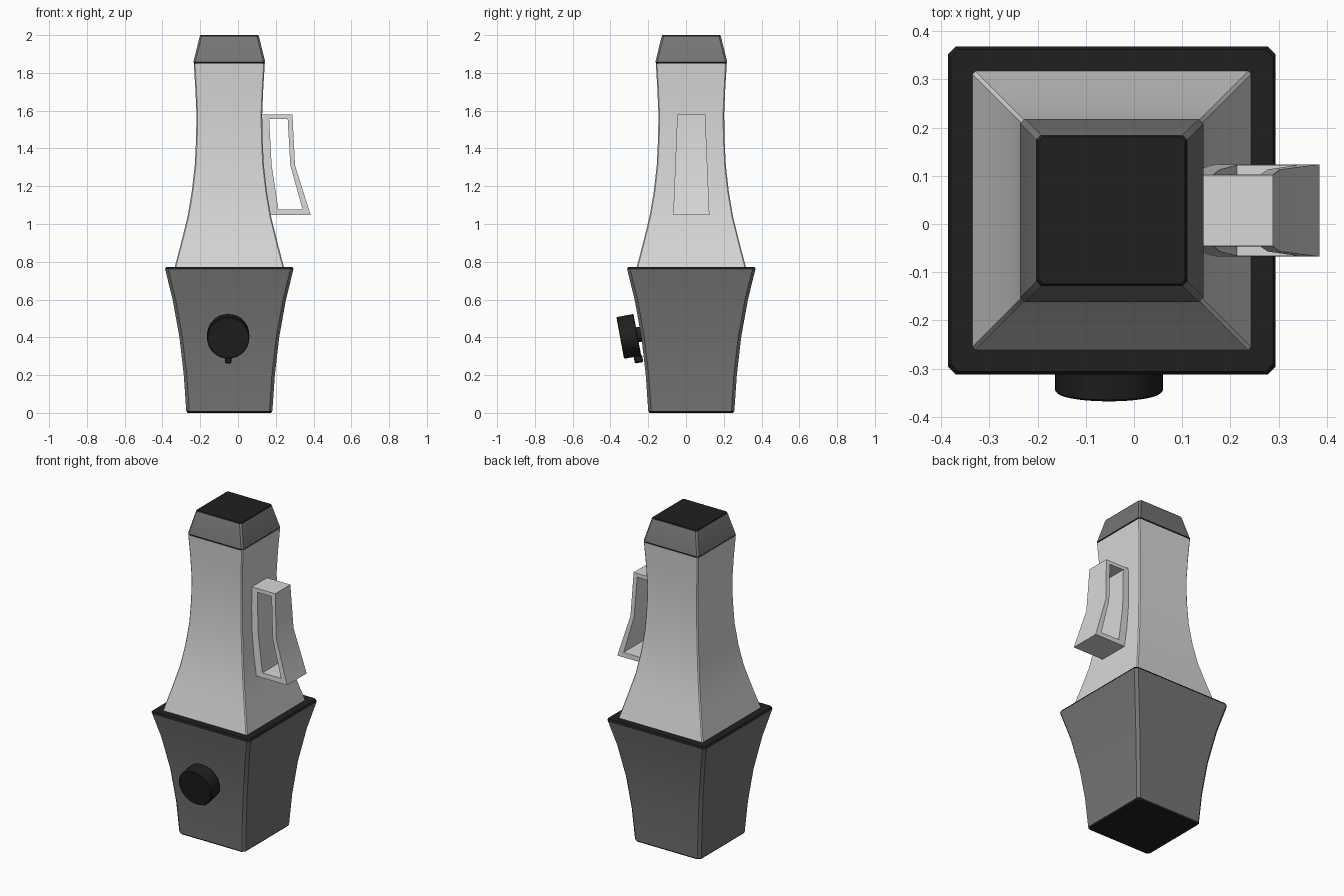
import bpy, bmesh, math
from mathutils import Matrix, Vector

if "Cube" in bpy.data.objects:
    bpy.data.objects.remove(bpy.data.objects["Cube"])

CX, CY = -0.046, 0.028


def material(name, v):
    m = bpy.data.materials.new(name)
    m.diffuse_color = (v, v, v, 1)
    m.use_nodes = True
    m.node_tree.nodes["Principled BSDF"].inputs["Base Color"].default_value = m.diffuse_color
    return m


BLACK = material("black plastic", 0.014)
GREY = material("dark grey", 0.18)
LIGHT = material("light grey", 0.68)


def finish(name, bm, mats, smooth=True):
    bmesh.ops.recalc_face_normals(bm, faces=bm.faces)
    me = bpy.data.meshes.new(name)
    bm.to_mesh(me)
    bm.free()
    for m in mats:
        me.materials.append(m)
    ob = bpy.data.objects.new(name, me)
    bpy.context.collection.objects.link(ob)
    if smooth:
        bpy.ops.object.select_all(action='DESELECT')
        ob.select_set(True)
        bpy.context.view_layer.objects.active = ob
        bpy.ops.object.shade_smooth_by_angle(angle=math.radians(30))
    return ob


def square_loft(name, profile, corner, mats, dark=None):
    """Stack of corner-cut squares given as (z, half width)."""
    bm = bmesh.new()
    rings = []
    for z, h in profile:
        c = h - corner
        pts = [(h, -c), (h, c), (c, h), (-c, h), (-h, c), (-h, -c), (-c, -h), (c, -h)]
        rings.append([bm.verts.new((CX + x, CY + y, z)) for x, y in pts])
    for a, b in zip(rings, rings[1:]):
        for i in range(8):
            j = (i + 1) % 8
            bm.faces.new((a[i], a[j], b[j], b[i]))
    bm.faces.new(rings[0])
    bm.faces.new(rings[-1])
    if dark:
        for f in bm.faces:
            f.material_index = int(dark(f.calc_center_median().z))
    return finish(name, bm, mats)


# motor base: grey flared sides, black top rim and underside
square_loft("motor_base",
            [(0, 0.220), (0.010, 0.228), (0.2, 0.241), (0.4, 0.264), (0.6, 0.300),
             (0.762, 0.340), (0.772, 0.334)], 0.016, [GREY, BLACK],
            lambda z: z < 0.008 or z > 0.765)

# tapered jug
square_loft("jug",
            [(0.772, 0.289), (0.91, 0.253), (1.04, 0.221), (1.17, 0.199), (1.31, 0.183),
             (1.45, 0.176), (1.58, 0.174), (1.72, 0.180), (1.85, 0.188)], 0.006, [LIGHT])

# lid: grey sloped sides, black top and bottom seam
square_loft("lid",
            [(1.848, 0.184), (1.858, 0.190), (1.993, 0.157), (2.0, 0.152)],
            0.010, [GREY, BLACK], lambda z: z < 1.856 or z > 1.99)

# handle: bent loop with an opening through it, wider at the bottom
outer = [(0.120, 1.58), (0.288, 1.58), (0.302, 1.31), (0.385, 1.047), (0.170, 1.047), (0.132, 1.31)]
inner = [(0.165, 1.557), (0.263, 1.557), (0.277, 1.31), (0.342, 1.077), (0.214, 1.077), (0.178, 1.31)]
bm = bmesh.new()


def loop(pts, side):
    return [bm.verts.new((x, CY + side * (0.074 + (1.58 - z) * 0.041), z)) for x, z in pts]


of, ob_, nf, nb = loop(outer, -1), loop(outer, 1), loop(inner, -1), loop(inner, 1)
for a, b in ((of, nf), (ob_, nb), (of, ob_), (nf, nb)):
    for i in range(6):
        j = (i + 1) % 6
        bm.faces.new((a[i], a[j], b[j], b[i]))
finish("handle", bm, [LIGHT])

# control knob, tilted to follow the front panel
tilt = math.radians(10.5)
axis = Vector((0, -math.cos(tilt), -math.sin(tilt)))
centre = Vector((CX - 0.006, -0.303, 0.405))
turn = Matrix.Translation(centre) @ axis.to_track_quat('Z', 'Y').to_matrix().to_4x4()
bm = bmesh.new()
bmesh.ops.create_cone(bm, cap_ends=True, segments=40, radius1=0.112, radius2=0.112,
                      depth=0.092, matrix=turn)
rims = [e for e in bm.edges if len(e.link_faces) == 2 and e.calc_face_angle() > 1]
bmesh.ops.bevel(bm, geom=rims, offset=0.004, segments=1, affect='EDGES')
finish("control_knob", bm, [BLACK])

# knob shaft and pointer behind the dial
bm = bmesh.new()
bmesh.ops.create_cone(bm, cap_ends=True, segments=24, radius1=0.04, radius2=0.04, depth=0.06,
                      matrix=turn @ Matrix.Translation((0, 0, -0.06)))
finish("knob_shaft", bm, [BLACK])
bm = bmesh.new()
bmesh.ops.create_cube(bm, size=1, matrix=Matrix.Translation((CX - 0.006, -0.252, 0.285))
                      @ Matrix.Rotation(tilt, 4, 'X') @ Matrix.Diagonal((0.034, 0.045, 0.04, 1)))
bmesh.ops.bevel(bm, geom=bm.edges[:], offset=0.006, segments=1, affect='EDGES')
finish("knob_pointer", bm, [BLACK])
